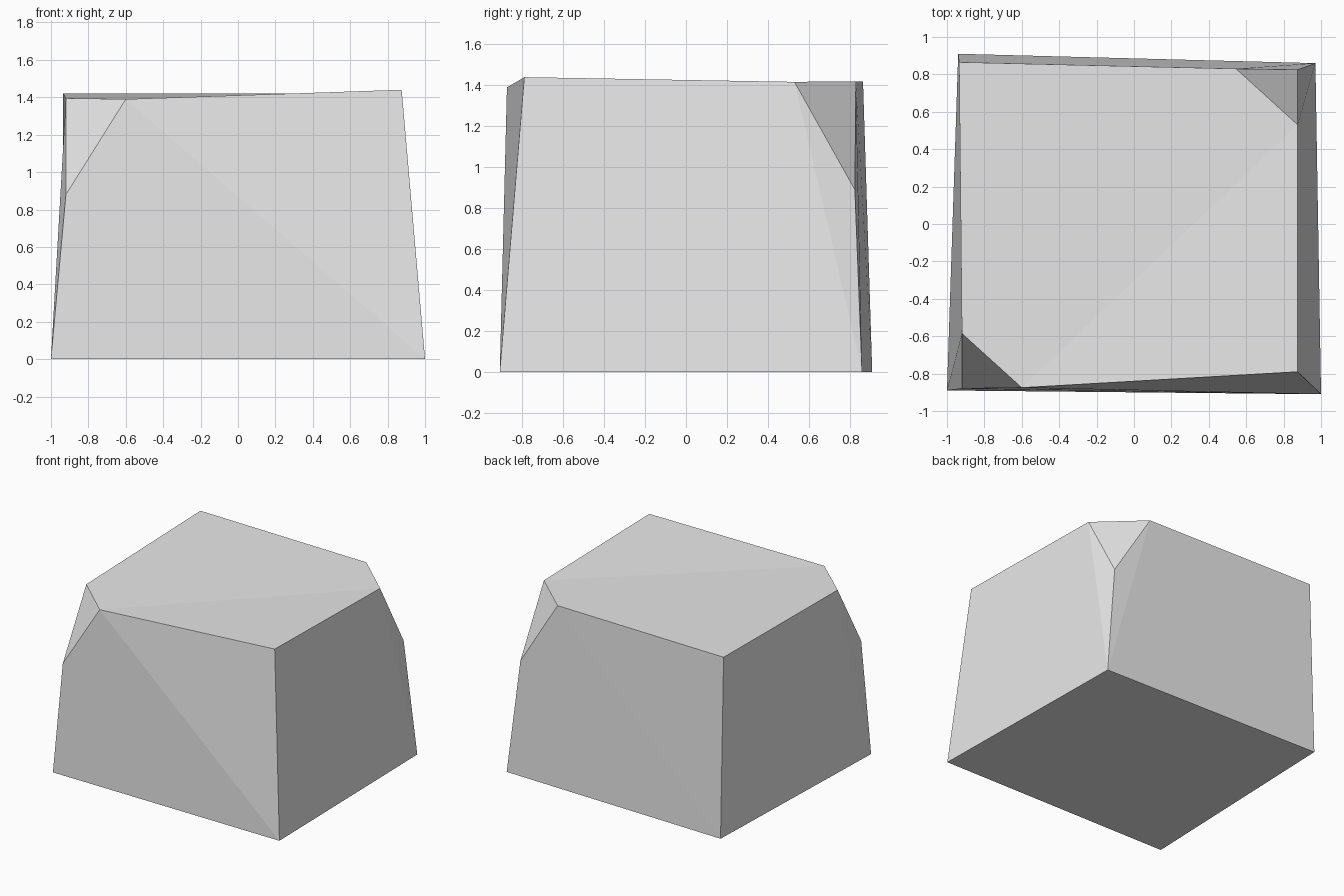
import bpy
import bmesh

if "Cube" in bpy.data.objects:
    bpy.data.objects.remove(bpy.data.objects["Cube"])

# Corners of the tapered block
points = {
    # base
    "base_fl": (-1.0, -0.89, 0), "base_fr": (1.0, -0.91, 0),
    "base_br": (0.97, 0.86, 0), "base_bl": (-0.94, 0.91, 0),
    # whole top corners
    "top_fr": (0.875, -0.79, 1.44), "top_bl": (-0.935, 0.865, 1.42),
    # chipped front left corner
    "chip_f_front": (-0.6, -0.875, 1.39), "chip_f_side": (-0.92, -0.585, 1.395),
    "chip_f_low": (-0.92, -0.88, 0.88),
    # chipped back right corner
    "chip_b_back": (0.545, 0.83, 1.42), "chip_b_side": (0.875, 0.53, 1.417),
    "chip_b_low": (0.875, 0.825, 0.89),
}

faces = [
    # underside
    "base_bl base_br base_fr base_fl",
    # front
    "base_fl base_fr chip_f_low", "chip_f_low base_fr chip_f_front",
    "base_fr top_fr chip_f_front",
    # right
    "base_fr base_br chip_b_side top_fr", "base_br chip_b_low chip_b_side",
    # back
    "base_br base_bl chip_b_back", "base_br chip_b_back chip_b_low",
    "base_bl top_bl chip_b_back",
    # left
    "base_bl base_fl chip_f_side top_bl", "base_fl chip_f_low chip_f_side",
    # top
    "chip_f_front top_fr chip_b_side", "chip_f_front chip_b_side chip_b_back chip_f_side",
    "chip_f_side chip_b_back top_bl",
    # chips
    "chip_f_low chip_f_front chip_f_side", "chip_b_low chip_b_back chip_b_side",
]

bm = bmesh.new()
verts = {name: bm.verts.new(co) for name, co in points.items()}
for face in faces:
    bm.faces.new([verts[name] for name in face.split()])
bmesh.ops.recalc_face_normals(bm, faces=bm.faces)
mesh = bpy.data.meshes.new("chipped_stone_block")
bm.to_mesh(mesh)
bm.free()

# Plain stone colour
stone = bpy.data.materials.new("light grey stone")
stone.diffuse_color = (0.8, 0.8, 0.8, 1)
stone.use_nodes = True
stone.node_tree.nodes["Principled BSDF"].inputs["Base Color"].default_value = stone.diffuse_color
mesh.materials.append(stone)
block = bpy.data.objects.new("chipped_stone_block", mesh)
bpy.context.collection.objects.link(block)
